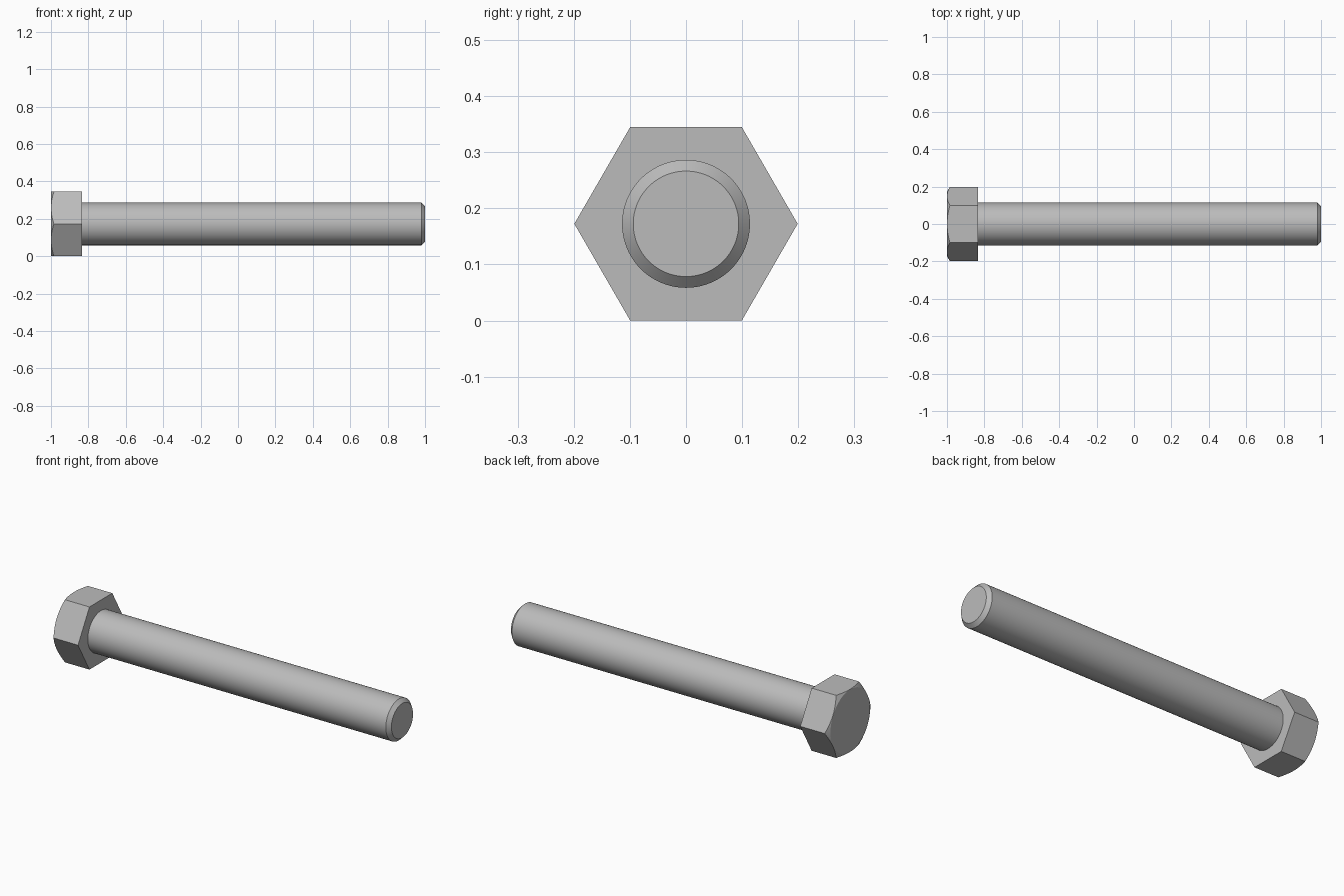
import bpy
import bmesh
from math import pi, sin, cos, tan, radians

cube = bpy.data.objects.get("Cube")
if cube:
    bpy.data.objects.remove(cube, do_unlink=True)

SEGMENTS = 96
CORNER = 0.199                      # hexagon centre to corner
APOTHEM = CORNER * cos(pi / 6)      # hexagon centre to flat
HEAD_END, HEAD_SEAT, TIP_END = -1.0, -0.835, 1.0
SHANK_RADIUS, TIP_RADIUS, TIP_CHAMFER = 0.114, 0.094, 0.02

steel = bpy.data.materials.new("grey steel")
steel.use_nodes = True
color = (0.5, 0.5, 0.5, 1)
steel.diffuse_color = color
steel.node_tree.nodes["Principled BSDF"].inputs["Base Color"].default_value = color


def hex_radius(angle):
    """Distance from the axis to the hexagon outline, corner at angle zero."""
    return APOTHEM / cos(angle % (pi / 3) - pi / 6)


def loft_along_x(name, rings):
    """Skin rings given as functions of angle returning (x, radius)."""
    bm = bmesh.new()
    loops = []
    for ring in rings:
        loop = []
        for i in range(SEGMENTS):
            a = 2 * pi * i / SEGMENTS
            x, r = ring(a)
            loop.append(bm.verts.new((x, r * cos(a), r * sin(a) + APOTHEM)))
        loops.append(loop)
    for lower, upper in zip(loops, loops[1:]):
        for i in range(SEGMENTS):
            j = (i + 1) % SEGMENTS
            bm.faces.new((lower[i], lower[j], upper[j], upper[i]))
    bm.faces.new(loops[0])
    bm.faces.new(loops[-1])
    bmesh.ops.recalc_face_normals(bm, faces=bm.faces)
    mesh = bpy.data.meshes.new(name)
    bm.to_mesh(mesh)
    bm.free()
    mesh.materials.append(steel)
    obj = bpy.data.objects.new(name, mesh)
    bpy.context.collection.objects.link(obj)
    bpy.ops.object.select_all(action='DESELECT')
    obj.select_set(True)
    bpy.context.view_layer.objects.active = obj
    bpy.ops.object.shade_smooth_by_angle(angle=radians(20))
    return obj


# Hexagonal head, its corners trimmed by a conical chamfer
face_radius = APOTHEM - 0.001


def chamfer_edge(a):
    r = hex_radius(a)
    return HEAD_END + (r - face_radius) * tan(pi / 6), r


loft_along_x("hex_head", [
    lambda a: (HEAD_END, face_radius),
    chamfer_edge,
    lambda a: (HEAD_SEAT, hex_radius(a)),
])

# Round shank with a chamfered tip
loft_along_x("shank", [
    lambda a: (HEAD_SEAT - 0.005, SHANK_RADIUS),
    lambda a: (TIP_END - TIP_CHAMFER, SHANK_RADIUS),
    lambda a: (TIP_END, TIP_RADIUS),
])
